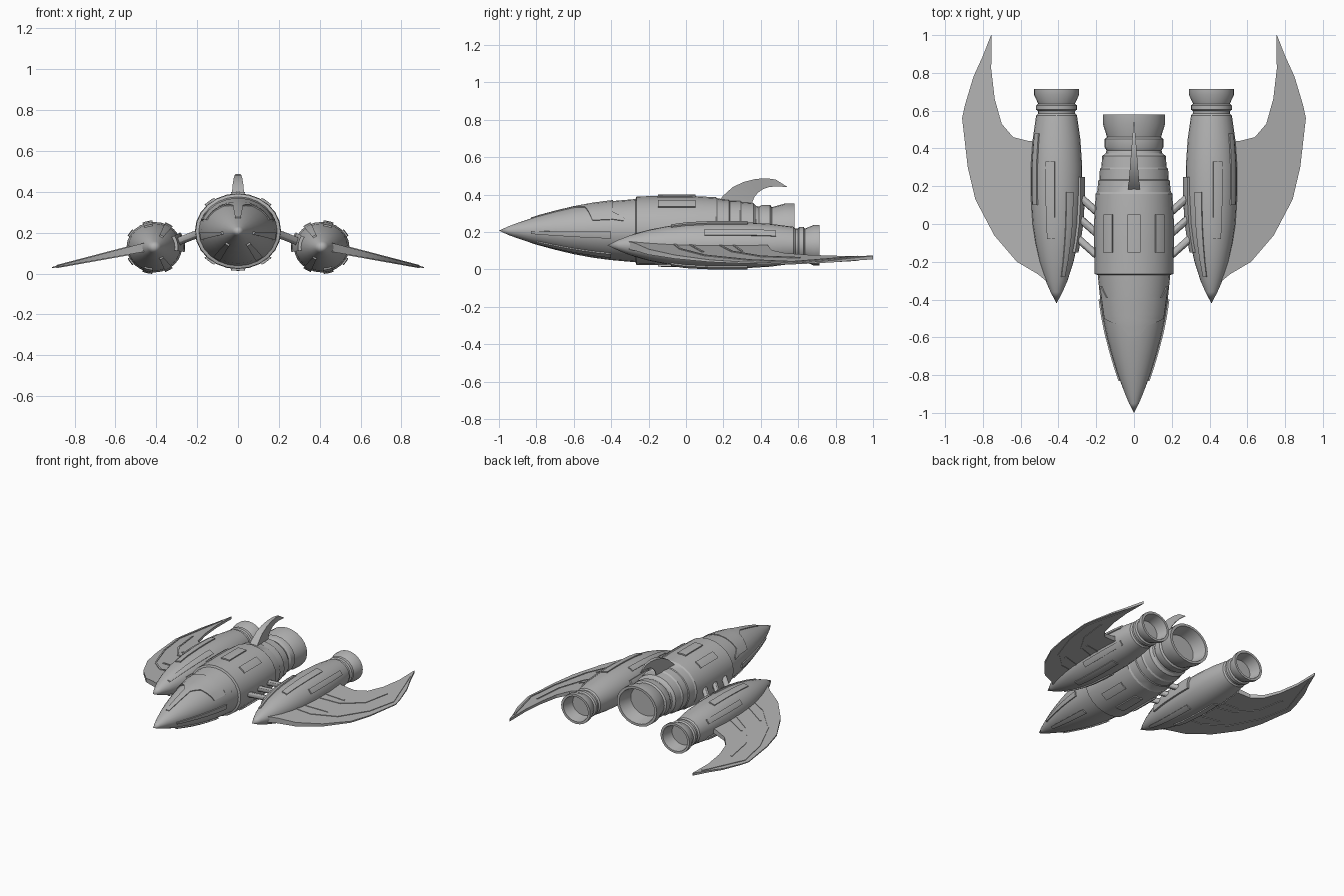
import bpy, bmesh, math
from mathutils import Vector, Matrix

old = bpy.data.objects.get("Cube")
if old:
    bpy.data.objects.remove(old)

grey = bpy.data.materials.new("hull_grey")
grey.use_nodes = True
COLOR = (0.45, 0.45, 0.45, 1)
grey.diffuse_color = COLOR
grey.node_tree.nodes["Principled BSDF"].inputs["Base Color"].default_value = COLOR


def finish(bm, name, mirror=False, angle=30):
    """Turn a bmesh into a shaded object, optionally mirrored across x."""
    bmesh.ops.recalc_face_normals(bm, faces=bm.faces)
    mesh = bpy.data.meshes.new(name)
    bm.to_mesh(mesh)
    bm.free()
    mesh.materials.append(grey)
    ob = bpy.data.objects.new(name, mesh)
    bpy.context.collection.objects.link(ob)
    bpy.ops.object.select_all(action='DESELECT')
    ob.select_set(True)
    bpy.context.view_layer.objects.active = ob
    bpy.ops.object.shade_smooth_by_angle(angle=math.radians(angle))
    if mirror:
        ob.modifiers.new("Mirror", 'MIRROR')
    return ob


class Body:
    """A slightly flattened body of revolution along y."""

    def __init__(self, cx, cz, squash, profile, outer):
        self.cx, self.cz, self.squash = cx, cz, squash
        self.profile, self.outer = profile, profile[:outer]

    def radius(self, y):
        for (y0, r0), (y1, r1) in zip(self.outer, self.outer[1:]):
            if y0 <= y <= y1 and y1 > y0:
                return r0 + (r1 - r0) * (y - y0) / (y1 - y0)
        return self.outer[-1][1]

    def point(self, y, deg, lift):
        a, r = math.radians(deg), self.radius(y) + lift
        return Vector((self.cx + r * math.cos(a), y, self.cz + self.squash * r * math.sin(a)))

    def build(self, name, mirror=False):
        bm = bmesh.new()
        vs = [bm.verts.new((r, y, 0)) for y, r in self.profile]
        es = [bm.edges.new(p) for p in zip(vs, vs[1:])]
        bmesh.ops.spin(bm, geom=vs + es, cent=(0, 0, 0), axis=(0, 1, 0),
                       angle=math.tau, steps=24, use_duplicate=False)
        bmesh.ops.remove_doubles(bm, verts=bm.verts, dist=0.0005)
        bm.transform(Matrix.Translation((self.cx, 0, self.cz)) @ Matrix.Diagonal((1, 1, self.squash, 1)))
        finish(bm, name, mirror)

    def panel(self, name, rows, lift=0.009, mirror=True):
        """Raised plate following the body; rows are (y, start angle, end angle)."""
        bm = bmesh.new()
        steps, cols = 5, 8
        path = []
        for a, b in zip(rows, rows[1:]):
            path += [[p + (q - p) * i / steps for p, q in zip(a, b)] for i in range(steps)]
        path.append(rows[-1])
        low, high = ([[bm.verts.new(self.point(y, a0 + (a1 - a0) * j / cols, h))
                       for j in range(cols + 1)] for y, a0, a1 in path] for h in (-0.012, lift))
        for i in range(len(path) - 1):
            for j in range(cols):
                for g in (low, high):
                    bm.faces.new((g[i][j], g[i + 1][j], g[i + 1][j + 1], g[i][j + 1]))
        rim = lambda g: ([r[0] for r in g] + g[-1][1:] + [r[-1] for r in g[-2::-1]] + g[0][-2:0:-1])
        lo, hi = rim(low), rim(high)
        for k in range(len(lo)):
            bm.faces.new((lo[k - 1], lo[k], hi[k], hi[k - 1]))
        finish(bm, name, mirror)


# Central fuselage with open rear nozzle
fuselage = Body(0, 0.207, 0.88, [
    (-1, 0), (-.95, .026), (-.9, .047), (-.8, .085), (-.7, .116), (-.6, .143), (-.5, .164),
    (-.4, .179), (-.27, .192), (-.265, .208), (-.1, .211), (.02, .211), (.16, .203), (.17, .195),
    (.23, .189), (.235, .183), (.29, .181), (.3, .173), (.36, .168), (.375, .15), (.39, .146),
    (.405, .155), (.45, .155), (.46, .143), (.53, .165), (.58, .165),
    (.58, .145), (.48, .12), (.48, 0)], 26)
fuselage.build("fuselage")

# Cockpit canopy with its long nose spine
fuselage.panel("canopy", [(-.83, 80, 100), (-.6, 80, 100), (-.54, 65, 115),
                          (-.5, 22, 158), (-.39, 22, 158)], .006, False)
fuselage.panel("canopy_rear_frame", [(-.39, 22, 38), (-.33, 18, 24)], .006)
fuselage.panel("nose_side_strip", [(-.83, -14, -2), (-.4, -15, -2)])
fuselage.panel("nose_lower_strip", [(-.8, -62, -48), (-.4, -62, -50)])
for mid, label in ((50, "upper"), (-50, "lower")):
    fuselage.panel(label + "_hull_plate", [(-.15, mid - 8, mid + 8), (.05, mid - 8, mid + 8)])
for mid, label in ((90, "top"), (-90, "bottom")):
    fuselage.panel(label + "_hull_plate", [(-.15, mid - 9, mid + 9), (.05, mid - 9, mid + 9)], mirror=False)

# Side engine pods
pod = Body(.41, .129, .91, [
    (-.42, 0), (-.36, .032), (-.3, .058), (-.2, .09), (-.1, .112), (0, .127), (.15, .136),
    (.3, .136), (.45, .126), (.575, .108), (.585, .098), (.598, .098), (.605, .108), (.628, .108),
    (.636, .097), (.685, .12), (.715, .12), (.715, .102), (.63, .085), (.63, 0)], 17)
pod.build("engine_pods", True)
for sign, label in ((1, "upper"), (-1, "lower")):
    for front, back, a0, a1 in ((-.08, .33, 66, 86), (-.28, .17, 112, 129), (.1, .48, 25, 42)):
        pod.panel("pod_%s_strip" % label, [(front, sign * a0, sign * a1), (back, sign * a0, sign * a1)], .008)
pod.panel("pod_inner_mount", [(-.15, 148, 190), (.25, 148, 190)], .015)

# Struts joining the pods to the fuselage
for i in range(3):
    y = -.17 + .115 * i
    start, end = Vector((.17, y - .02, .205)), Vector((.31, y + .105, .15))
    d = end - start
    bm = bmesh.new()
    bmesh.ops.create_cone(bm, cap_ends=True, segments=12, radius1=.02, radius2=.02, depth=d.length)
    bm.transform(Matrix.Translation((start + end) / 2) @ d.to_track_quat('Z', 'Y').to_matrix().to_4x4())
    finish(bm, "strut_%d" % (i + 1), True)


# Swept wings: a drooping plane that thins toward its outer edge
def wing_z(x):
    return .115 - (x - .52) * .22


def wing_half(x):
    return max(.003, .02 - .042 * (x - .5))


def slab(bm, pairs, extra=0.0):
    """Closed strip between two edges, above and below the wing plane."""
    rows = []
    for pair in pairs:
        rows.append([bm.verts.new((x, y, wing_z(x) + s * (wing_half(x) + extra)))
                     for s, order in ((1, pair), (-1, pair[::-1])) for x, y in order])
    for a, b in zip(rows, rows[1:]):
        for k in range(4):
            bm.faces.new((a[k - 1], a[k], b[k], b[k - 1]))
    bm.faces.new(rows[0])
    bm.faces.new(rows[-1])


bm = bmesh.new()
slab(bm, [((.43, -.33), (.41, -.3)), ((.51, -.265), (.41, -.15)), ((.62, -.2), (.42, 0)),
          ((.74, -.06), (.42, .2)), ((.84, .13), (.45, .43)), ((.88, .3), (.56, .44)),
          ((.91, .56), (.64, .46)), ((.895, .63), (.7, .53)), ((.85, .78), (.737, .66)),
          ((.8, .89), (.756, .82)), ((.757, 1), (.754, 1))])
finish(bm, "wings", True, 20)

# Raised ribs on the wings
ribs = [[(.775, .92), (.882, .57), (.845, .34), (.75, .1), (.62, -.03), (.53, -.06)],
        [(.8, .61), (.77, .4), (.67, .245), (.52, .17)],
        [(.67, .3), (.53, .25)], [(.68, .09), (.53, .02)]]
bm = bmesh.new()
for rib in ribs:
    pairs = []
    for i, p in enumerate(rib):
        d = (Vector(rib[min(i + 1, len(rib) - 1)]) - Vector(rib[max(i - 1, 0)])).normalized()
        n = Vector((-d.y, d.x)) * .006
        pairs.append((tuple(Vector(p) + n), tuple(Vector(p) - n)))
    slab(bm, pairs, .004)
finish(bm, "wing_ribs", True, 20)

# Curved tail fin, broad at the front edge and sharp behind
front = [(.17, .36), (.2, .395), (.25, .44), (.31, .468), (.37, .483), (.43, .487), (.48, .48), (.54, .442)]
back = [(.35, .33), (.355, .36), (.365, .385), (.385, .41), (.41, .428), (.44, .439), (.48, .444), (.54, .44)]
bm = bmesh.new()
rows = []
for (y0, z0), (y1, z1) in zip(front, back):
    w = .002 + .03 * (.54 - y0) / .37
    rows.append([bm.verts.new(c) for c in ((-w, y0, z0), (w, y0, z0), (.002, y1, z1), (-.002, y1, z1))])
for a, b in zip(rows, rows[1:]):
    for k in range(4):
        bm.faces.new((a[k - 1], a[k], b[k], b[k - 1]))
bm.faces.new(rows[0])
bm.faces.new(rows[-1])
finish(bm, "tail_fin")
